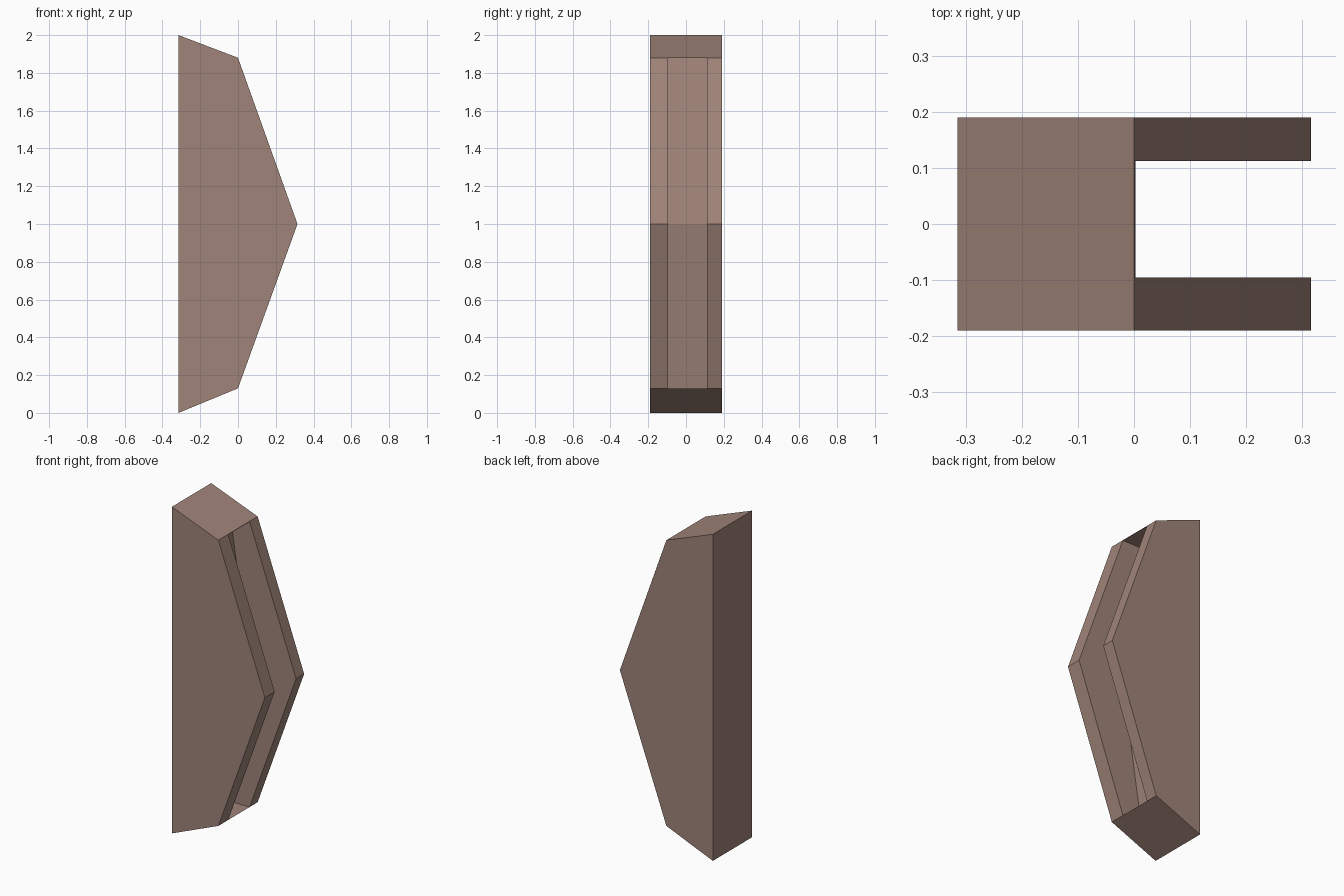
import bpy
import bmesh

if "Cube" in bpy.data.objects:
    bpy.data.objects.remove(bpy.data.objects["Cube"], do_unlink=True)

# Single warm brown material
brown = bpy.data.materials.new("warm_brown")
brown.use_nodes = True
colour = (0.35, 0.23, 0.19, 1)
brown.diffuse_color = colour
brown.node_tree.nodes["Principled BSDF"].inputs["Base Color"].default_value = colour


def prism(name, profile, y0, y1):
    """Extrude an (x, z) profile from y0 to y1."""
    bm = bmesh.new()
    face = bm.faces.new([bm.verts.new((x, y0, z)) for x, z in profile])
    ext = bmesh.ops.extrude_face_region(bm, geom=[face])
    verts = [g for g in ext["geom"] if isinstance(g, bmesh.types.BMVert)]
    bmesh.ops.translate(bm, verts=verts, vec=(0, y1 - y0, 0))
    bmesh.ops.recalc_face_normals(bm, faces=bm.faces)
    mesh = bpy.data.meshes.new(name)
    bm.to_mesh(mesh)
    bm.free()
    mesh.materials.append(brown)
    obj = bpy.data.objects.new(name, mesh)
    bpy.context.collection.objects.link(obj)
    return obj


# Body: flat back, sloped ends, pointed front
body = prism("channel_body",
             [(-0.315, 0), (0, 0.13), (0.315, 1), (0, 1.88), (-0.315, 2)],
             -0.19, 0.19)

# Deep slot with level ends and a shallow pointed floor
slot = prism("slot_cutter",
             [(-0.13, 0.13), (0.5, 0.13), (0.5, 1.878), (-0.13, 1.878), (0.003, 1)],
             -0.095, 0.112)
slot.hide_render = True
slot.hide_viewport = True

cut = body.modifiers.new("slot", "BOOLEAN")
cut.operation = "DIFFERENCE"
cut.solver = "EXACT"
cut.object = slot

# Apply the cut and drop the helper
bpy.context.view_layer.update()
graph = bpy.context.evaluated_depsgraph_get()
result = bpy.data.meshes.new_from_object(body.evaluated_get(graph))
body.modifiers.clear()
body.data = result
bpy.data.objects.remove(slot, do_unlink=True)
